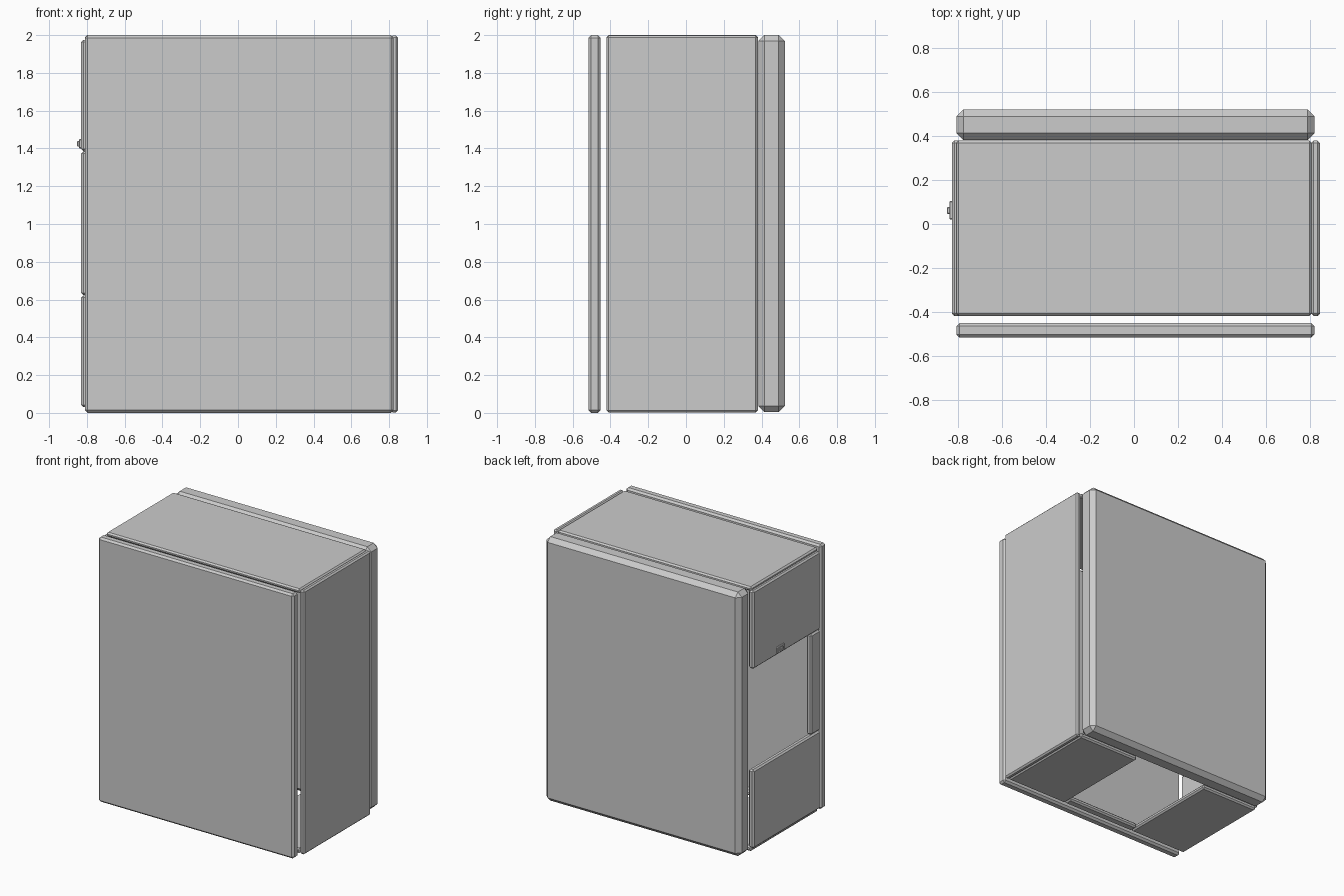
import bpy, bmesh

if "Cube" in bpy.data.objects:
    bpy.data.objects.remove(bpy.data.objects["Cube"])

grey = bpy.data.materials.new("plain grey")
grey.diffuse_color = (0.6, 0.6, 0.6, 1)
grey.use_nodes = True
grey.node_tree.nodes["Principled BSDF"].inputs["Base Color"].default_value = grey.diffuse_color


def slab(name, x, y, z, bevel):
    """Chamfered box given its (min, max) range on each axis."""
    bm = bmesh.new()
    bmesh.ops.create_cube(bm, size=1)
    for v in bm.verts:
        v.co = [r[0] if c < 0 else r[1] for c, r in zip(v.co, (x, y, z))]
    bmesh.ops.bevel(bm, geom=bm.edges[:], offset=bevel, segments=1,
                    affect='EDGES', profile=0.5)
    bmesh.ops.recalc_face_normals(bm, faces=bm.faces[:])
    me = bpy.data.meshes.new(name)
    bm.to_mesh(me)
    bm.free()
    me.materials.append(grey)
    ob = bpy.data.objects.new(name, me)
    bpy.context.collection.objects.link(ob)
    return ob


B = 0.011
DEPTH = (-0.42, 0.38)

# large front and back walls, standing clear of the middle shell
slab("front_wall", (-0.81, 0.823), (-0.517, -0.452), (0, 2), 0.014)
slab("back_wall", (-0.81, 0.823), (0.383, 0.523), (0.005, 2), 0.032)

# closed right wall and top
slab("right_wall", (0.808, 0.847), DEPTH, (0.002, 1.998), B)
slab("top_panel", (-0.81, 0.81), DEPTH, (1.968, 2), B)

# left wall: panels above and below a window opening, narrow post at its front
LEFT = (-0.83, -0.787)
slab("left_upper_panel", LEFT, DEPTH, (1.385, 1.975), B)
slab("left_window_post", LEFT, (-0.42, -0.31), (0.623, 1.383), B)
slab("left_lower_panel", LEFT, DEPTH, (0.03, 0.621), B)

# bottom: two panels with an opening between, narrow strip at the front
FLOOR = (0.002, 0.04)
slab("bottom_left_panel", (-0.81, -0.325), DEPTH, FLOOR, B)
slab("bottom_front_strip", (-0.325, 0.292), (-0.42, -0.355), FLOOR, B)
slab("bottom_right_panel", (0.292, 0.81), DEPTH, FLOOR, B)

# small catch above the window
slab("catch_plate", (-0.842, -0.825), (0.02, 0.105), (1.40, 1.45), 0.004)
slab("catch_knob", (-0.853, -0.838), (0.045, 0.078), (1.41, 1.44), 0.004)
